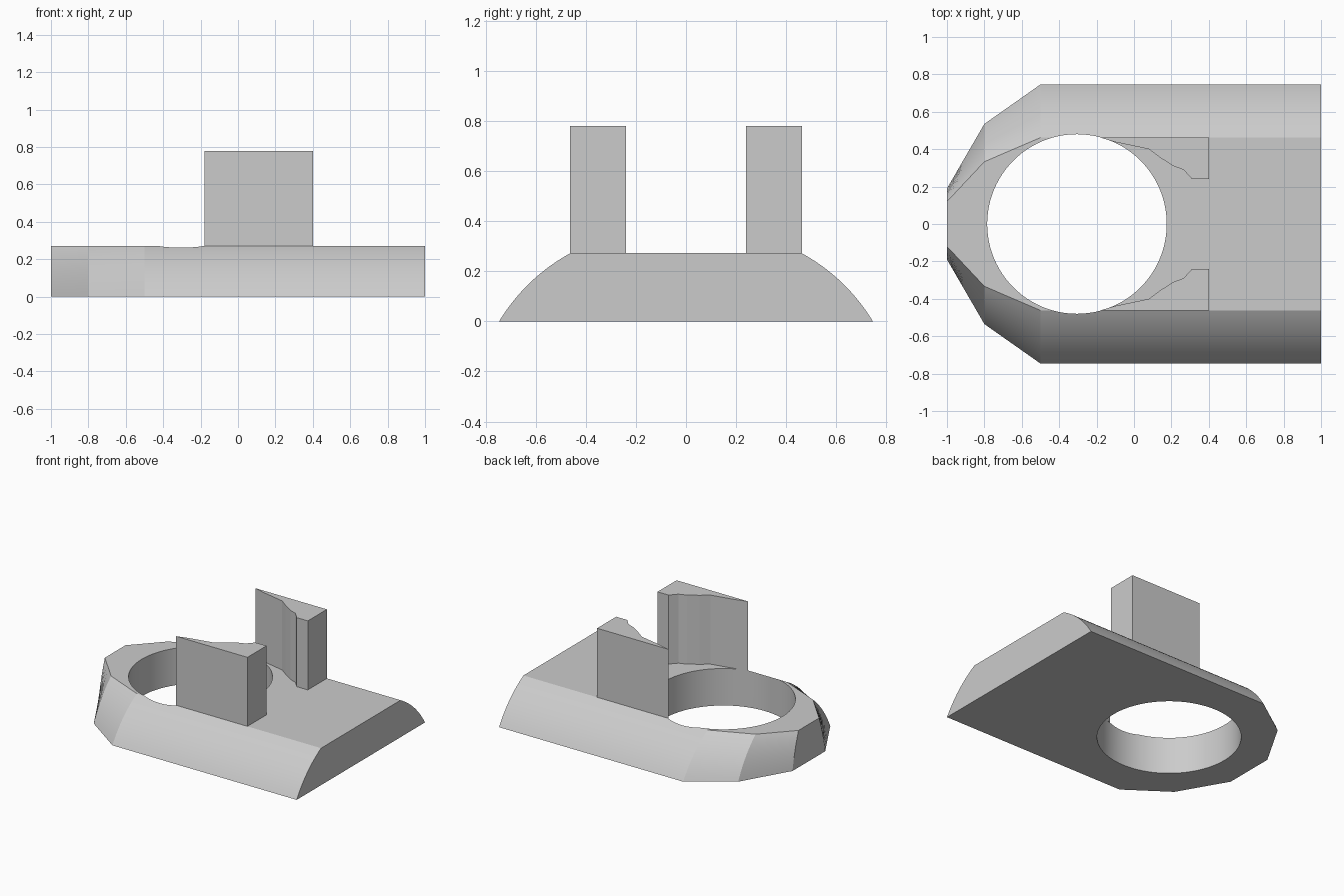
import bpy, bmesh, math

old = bpy.data.objects.get("Cube")
if old:
    bpy.data.objects.remove(old, do_unlink=True)

BASE_H, POST_H = 0.272, 0.78
ARC_STEPS, BULGE = 14, 0.026

grey = bpy.data.materials.new("light_grey")
grey.use_nodes = True
grey.diffuse_color = (0.6, 0.6, 0.6, 1)
grey.node_tree.nodes["Principled BSDF"].inputs["Base Color"].default_value = (0.6, 0.6, 0.6, 1)


def make_object(name, bm):
    bmesh.ops.recalc_face_normals(bm, faces=bm.faces)
    mesh = bpy.data.meshes.new(name)
    bm.to_mesh(mesh)
    bm.free()
    mesh.materials.append(grey)
    obj = bpy.data.objects.new(name, mesh)
    bpy.context.collection.objects.link(obj)
    return obj


def shade(obj, degrees):
    bpy.ops.object.select_all(action='DESELECT')
    bpy.context.view_layer.objects.active = obj
    obj.select_set(True)
    bpy.ops.object.shade_smooth_by_angle(angle=math.radians(degrees))


def section(bottom, top):
    """Half-widths to a flat-topped section with bowed flanks, as (y, z) points."""
    run = bottom - top
    length = math.hypot(run, BASE_H)
    half = []
    for i in range(ARC_STEPS + 1):
        t = i / ARC_STEPS
        bow = 4 * BULGE * t * (1 - t) * min(1, run / 0.28)
        half.append((bottom - run * t + bow * BASE_H / length,
                     BASE_H * t + bow * run / length))
    return half + [(-y, z) for y, z in reversed(half)]


# Base plate: sections along x, narrowing to a blunt nose
stations = [(1, 0.746, 0.462), (-0.5, 0.746, 0.462), (-0.8, 0.535, 0.333), (-1, 0.19, 0.12)]
bm = bmesh.new()
rings = [[bm.verts.new((x, y, z)) for y, z in section(b, t)] for x, b, t in stations]
for r0, r1 in zip(rings, rings[1:]):
    for i in range(len(r0)):
        j = (i + 1) % len(r0)
        bm.faces.new((r0[i], r0[j], r1[j], r1[i]))
bm.faces.new(rings[0])
bm.faces.new(rings[-1])
base = make_object("base_plate", bm)

# Round through hole
bm = bmesh.new()
bmesh.ops.create_cone(bm, cap_ends=True, segments=96, radius1=0.48, radius2=0.48, depth=2)
bmesh.ops.translate(bm, verts=bm.verts, vec=(-0.305, 0, 0))
cutter = make_object("hole_cutter", bm)
cutter.hide_render = True
cut = base.modifiers.new("hole", 'BOOLEAN')
cut.operation = 'DIFFERENCE'
cut.solver = 'EXACT'
cut.object = cutter
bpy.context.view_layer.objects.active = base
bpy.ops.object.modifier_apply(modifier=cut.name)
bpy.data.objects.remove(cutter, do_unlink=True)
shade(base, 15)

# Upright posts, mirrored across the centre line
profile = [(-0.18, 0.462), (-0.1, 0.438), (0.08, 0.4), (0.14, 0.355), (0.21, 0.31),
           (0.265, 0.29), (0.31, 0.24), (0.4, 0.24), (0.4, 0.462)]
for name, side in (("front_post", -1), ("back_post", 1)):
    bm = bmesh.new()
    foot = bm.faces.new([bm.verts.new((x, side * y, BASE_H - 0.002)) for x, y in profile])
    grown = bmesh.ops.extrude_face_region(bm, geom=[foot], use_keep_orig=True)
    top = [v for v in grown["geom"] if isinstance(v, bmesh.types.BMVert)]
    bmesh.ops.translate(bm, verts=top, vec=(0, 0, POST_H - BASE_H + 0.002))
    make_object(name, bm)
